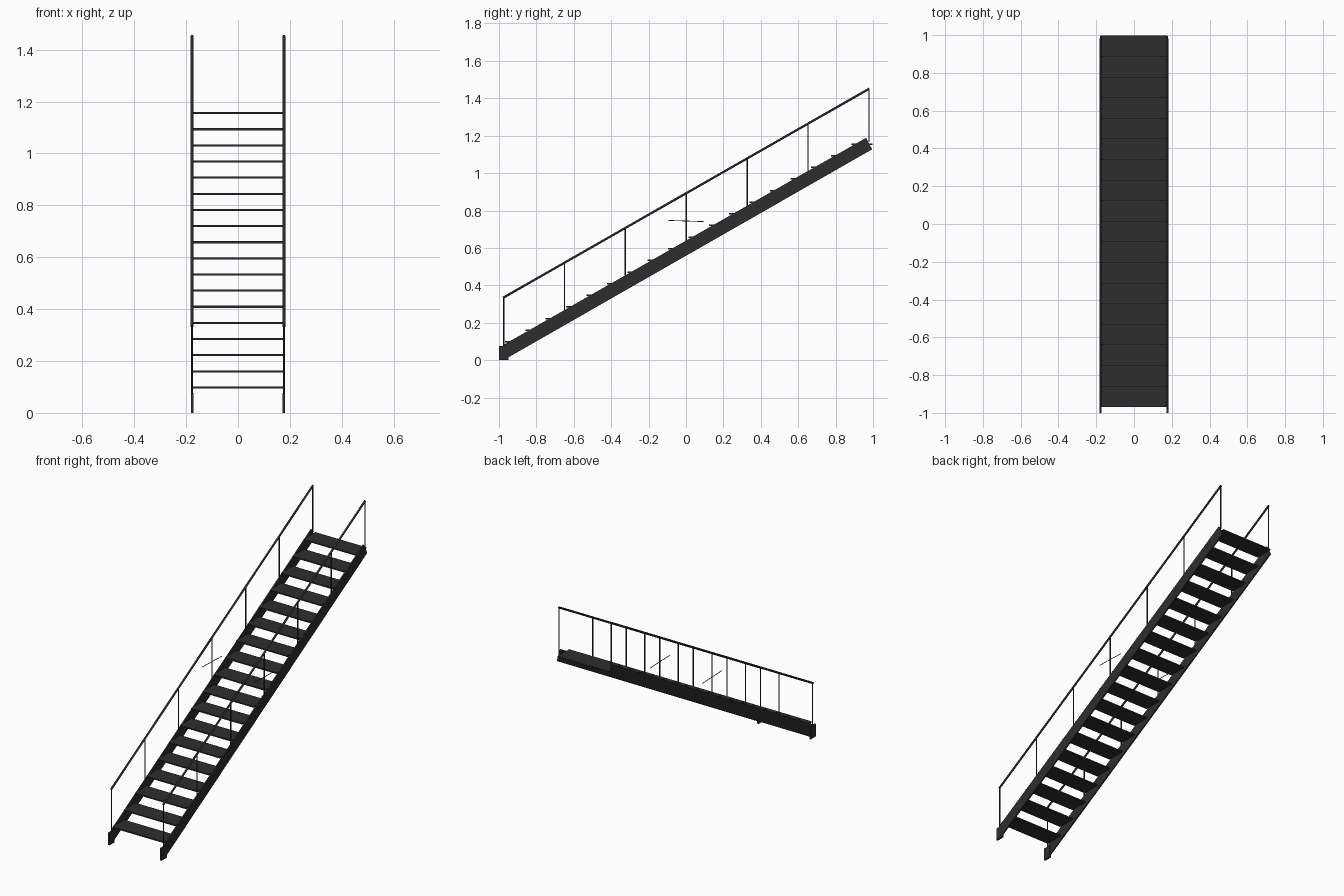
import bpy
import bmesh
import math
from mathutils import Matrix, Vector

cube = bpy.data.objects.get("Cube")
if cube:
    bpy.data.objects.remove(cube, do_unlink=True)

steel = bpy.data.materials.new("dark_steel")
steel.use_nodes = True
colour = (0.027, 0.027, 0.027, 1)
steel.diffuse_color = colour
steel.node_tree.nodes["Principled BSDF"].inputs["Base Color"].default_value = colour

SIDE = 0.177      # distance of each side frame from the centre
SLOPE = 0.571
STEPS = 18


def finish(name, bm):
    mesh = bpy.data.meshes.new(name)
    bmesh.ops.recalc_face_normals(bm, faces=bm.faces)
    bm.to_mesh(mesh)
    bm.free()
    mesh.materials.append(steel)
    obj = bpy.data.objects.new(name, mesh)
    bpy.context.collection.objects.link(obj)
    return obj


def box(name, centre, size):
    bm = bmesh.new()
    bmesh.ops.create_cube(bm, size=1, matrix=Matrix.Translation(centre) @ Matrix.Diagonal((*size, 1)))
    return finish(name, bm)


def plate(name, x, outline, thickness):
    """Extrude a (y, z) outline sideways, centred on x."""
    bm = bmesh.new()
    face = bm.faces.new([bm.verts.new((x - thickness / 2, y, z)) for y, z in outline])
    out = bmesh.ops.extrude_face_region(bm, geom=[face])
    moved = [v for v in out["geom"] if isinstance(v, bmesh.types.BMVert)]
    bmesh.ops.translate(bm, verts=moved, vec=(thickness, 0, 0))
    return finish(name, bm)


def rod(name, start, end, radius, sides=8):
    a, b = Vector(start), Vector(end)
    turn = (b - a).to_track_quat("Z", "Y").to_matrix().to_4x4()
    bm = bmesh.new()
    bmesh.ops.create_cone(bm, cap_ends=True, segments=sides, radius1=radius, radius2=radius,
                          depth=(b - a).length, matrix=Matrix.Translation((a + b) / 2) @ turn)
    obj = finish(name, bm)
    for p in obj.data.polygons:
        p.use_smooth = len(p.vertices) == 4
    return obj


def stringer_top(y):
    return 0.639 + SLOPE * y


def rail_height(y):
    return 0.892 + SLOPE * y


# Treads
for i in range(STEPS):
    box(f"tread_{i + 1}", (0, -0.912 + 0.109 * i, 0.098 + 0.0622 * i), (2 * SIDE - 0.006, 0.112, 0.008))

for side, x in (("left", SIDE), ("right", -SIDE)):
    # Sloping side beam and the foot it rests on
    plate(f"{side}_stringer", x,
          [(-0.955, 0.012), (0.995, 1.127), (0.963, 1.189), (-0.975, stringer_top(-0.975))], 0.008)
    box(f"{side}_foot", (x, -0.975, 0.038), (0.01, 0.05, 0.076))

    # Handrail with its posts
    rod(f"{side}_handrail", (x, -0.978, rail_height(-0.978)), (x, 0.98, rail_height(0.98)), 0.006)
    for i in range(7):
        y = -0.975 + 0.3255 * i
        rod(f"{side}_post_{i + 1}", (x, y, stringer_top(y) - 0.03), (x, y, rail_height(y)), 0.0035)

    # Short thin bar crossing the middle post
    rod(f"{side}_cross_bar", (x, -0.094, 0.747), (x, 0.094, 0.741), 0.002, 6)
